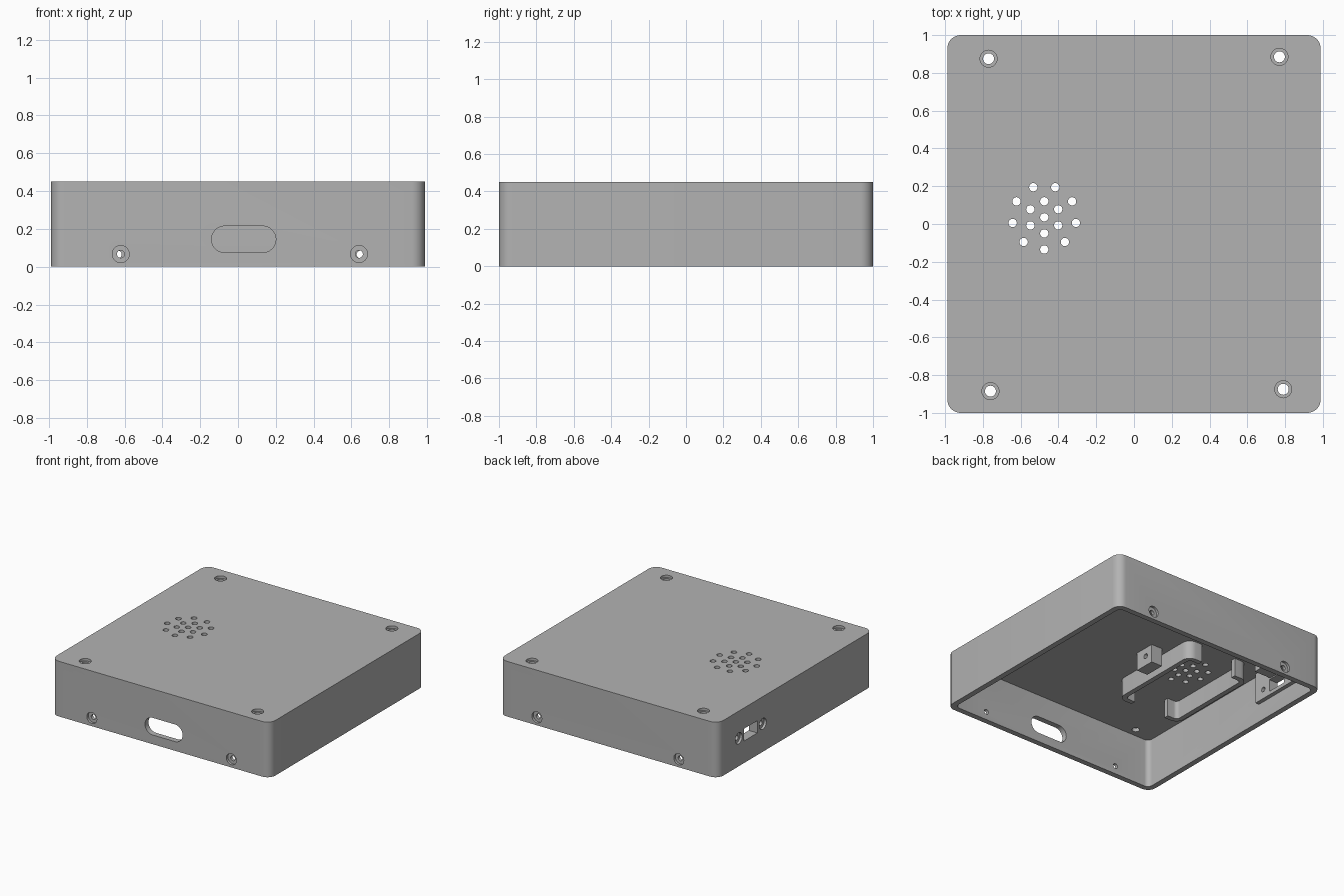
import bpy, bmesh
from math import sin, cos, pi, radians
from mathutils import Matrix

if "Cube" in bpy.data.objects:
    bpy.data.objects.remove(bpy.data.objects["Cube"], do_unlink=True)

grey = bpy.data.materials.new("plain grey")
grey.use_nodes = True
COLOUR = (0.45, 0.45, 0.45, 1)
grey.diffuse_color = COLOUR
grey.node_tree.nodes["Principled BSDF"].inputs["Base Color"].default_value = COLOUR

HX, HY, H = 0.988, 1.0, 0.45      # half width, half depth, height
WALL, CEILING = 0.045, 0.4


def arc(cx, cy, r, start, end, n=8):
    return [(cx + r * cos(radians(start + (end - start) * i / n)),
             cy + r * sin(radians(start + (end - start) * i / n))) for i in range(n + 1)]


def rounded(hx, hy, r, n=8):
    pts = []
    for k, (sx, sy) in enumerate(((1, 1), (-1, 1), (-1, -1), (1, -1))):
        for p in arc(sx * (hx - r), sy * (hy - r), r, 90 * k, 90 * k + 90, n):
            if not pts or abs(p[0] - pts[-1][0]) + abs(p[1] - pts[-1][1]) > 1e-5:
                pts.append(p)
    return pts


def circle(r, n=32):
    return [(r * cos(2 * pi * i / n), r * sin(2 * pi * i / n)) for i in range(n)]


def rect(x0, x1, y0, y1):
    return [(x0, y0), (x1, y0), (x1, y1), (x0, y1)]


def loft(bm, sections, matrix=Matrix()):
    """Closed solid through (outline, height) sections."""
    rings = [[bm.verts.new(matrix @ Matrix.Translation((x, y, z)).translation)
              for x, y in pts] for pts, z in sections]
    n = len(rings[0])
    faces = [bm.faces.new(rings[0][::-1]), bm.faces.new(rings[-1])]
    for a, b in zip(rings, rings[1:]):
        for i in range(n):
            j = (i + 1) % n
            faces.append(bm.faces.new((a[i], a[j], b[j], b[i])))
    bmesh.ops.recalc_face_normals(bm, faces=faces)


def make(name, bm):
    mesh = bpy.data.meshes.new(name)
    bm.to_mesh(mesh)
    bm.free()
    mesh.materials.append(grey)
    ob = bpy.data.objects.new(name, mesh)
    bpy.context.collection.objects.link(ob)
    return ob


def prism(name, pts, z0, z1):
    bm = bmesh.new()
    loft(bm, [(pts, z0), (pts, z1)])
    return make(name, bm)


def select(ob):
    bpy.ops.object.select_all(action='DESELECT')
    ob.select_set(True)
    bpy.context.view_layer.objects.active = ob


def cut(ob, cutter):
    select(ob)
    mod = ob.modifiers.new("cut", 'BOOLEAN')
    mod.operation, mod.solver, mod.object = 'DIFFERENCE', 'EXACT', cutter
    bpy.ops.object.modifier_apply(modifier=mod.name)
    cutter.hide_render = True


# Wall directions: local z points out of the wall, local y points up
front = Matrix.Rotation(pi / 2, 4, 'X')
back = Matrix.Rotation(pi, 4, 'Z') @ front
side = Matrix.Rotation(-pi / 2, 4, 'Z') @ front
top = Matrix()


def at(direction, *place):
    return Matrix.Translation(place) @ direction


def screw_hole(bm, matrix, small=0.02):
    big = 0.045
    loft(bm, [(circle(small), -0.12), (circle(small), -0.02),
              (circle(big), -0.02), (circle(big), 0.05)], matrix)


# Hollow case, open underneath
case = prism("case", rounded(HX, HY, 0.07), 0, H)
cavity = prism("cavity_cutter", rounded(HX - WALL, HY - WALL, 0.04), -0.1, CEILING)
cut(case, cavity)

# Screw holes, cable opening and vent
bm = bmesh.new()
for x, y in ((-0.77, 0.875), (0.77, 0.885), (-0.76, -0.885), (0.79, -0.875)):
    screw_hole(bm, at(top, x, y, H), 0.029)
for x in (-0.62, 0.64):
    screw_hole(bm, at(front, x, -HY, 0.067))
for x in (-0.635, 0.647):
    screw_hole(bm, at(back, x, HY, 0.065))
oval = rounded(0.17, 0.07, 0.07, 12)
loft(bm, [(oval, -0.15), (oval, 0.05)], at(front, 0.03, -HY, 0.145))
VX, VY = -0.475, 0.035
for count, radius, start in ((1, 0, 0), (6, 0.085, 90), (9, 0.17, -90)):
    for i in range(count):
        a = radians(start + 360 * i / count)
        hole = circle(0.022, 24)
        loft(bm, [(hole, -0.1), (hole, 0.05)],
             at(top, VX + radius * cos(a), VY + radius * sin(a), H))
holes = make("hole_cutter", bm)
cut(case, holes)

# Connector slot with two screws, through the side wall and its inner plate
plate = prism("connector_plate", rect(-HX + 0.02, -0.91, 0.33, 0.82), 0.15, CEILING + 0.01)
bm = bmesh.new()
for y in (0.42, 0.73):
    screw_hole(bm, at(side, -HX, y, 0.228))
slot = rect(-0.085, 0.085, -0.05, 0.05)
loft(bm, [(slot, -0.2), (slot, 0.05)], at(side, -HX, 0.575, 0.23))
connector = make("connector_cutter", bm)
cut(case, connector)
cut(plate, connector)
stop = prism("connector_stop", rect(-0.92, -0.76, 0.5, 0.68), 0.29, CEILING + 0.01)

# Pair of facing rails that hold the speaker
parts = [case, plate, stop]
FX, FY, RAIL, R = 0.29, 0.41, 0.04, 0.07
outer = ([(0.16, -FY)] + arc(FX - R, -FY + R, R, -90, 0)
         + arc(FX - R, FY - R, R, 0, 90) + [(0.16, FY)])
r = R - RAIL
inner = ([(0.16, FY - RAIL)] + arc(FX - R, FY - R, r, 90, 0)
         + arc(FX - R, -FY + R, r, 0, -90) + [(0.16, -FY + RAIL)])
for name, s in (("left_speaker_rail", 1), ("right_speaker_rail", -1)):
    pts = [(-0.48 + s * x, y) for x, y in outer + inner]
    parts.append(prism(name, pts, 0.25, CEILING + 0.01))

# Small drilled block beside the speaker
block = prism("clamp_block", rect(-0.13, -0.03, 0.0, 0.17), 0.25, CEILING + 0.01)
bm = bmesh.new()
bore = circle(0.02, 24)
loft(bm, [(bore, -0.1), (bore, 0.15)], at(side, -0.08, 0.1, 0.33))
drill = make("drill_cutter", bm)
cut(block, drill)
parts.append(block)

for cutter in (cavity, holes, connector, drill):
    bpy.data.objects.remove(cutter, do_unlink=True)
for ob in parts:
    select(ob)
    bpy.ops.object.shade_smooth_by_angle(angle=radians(30))
